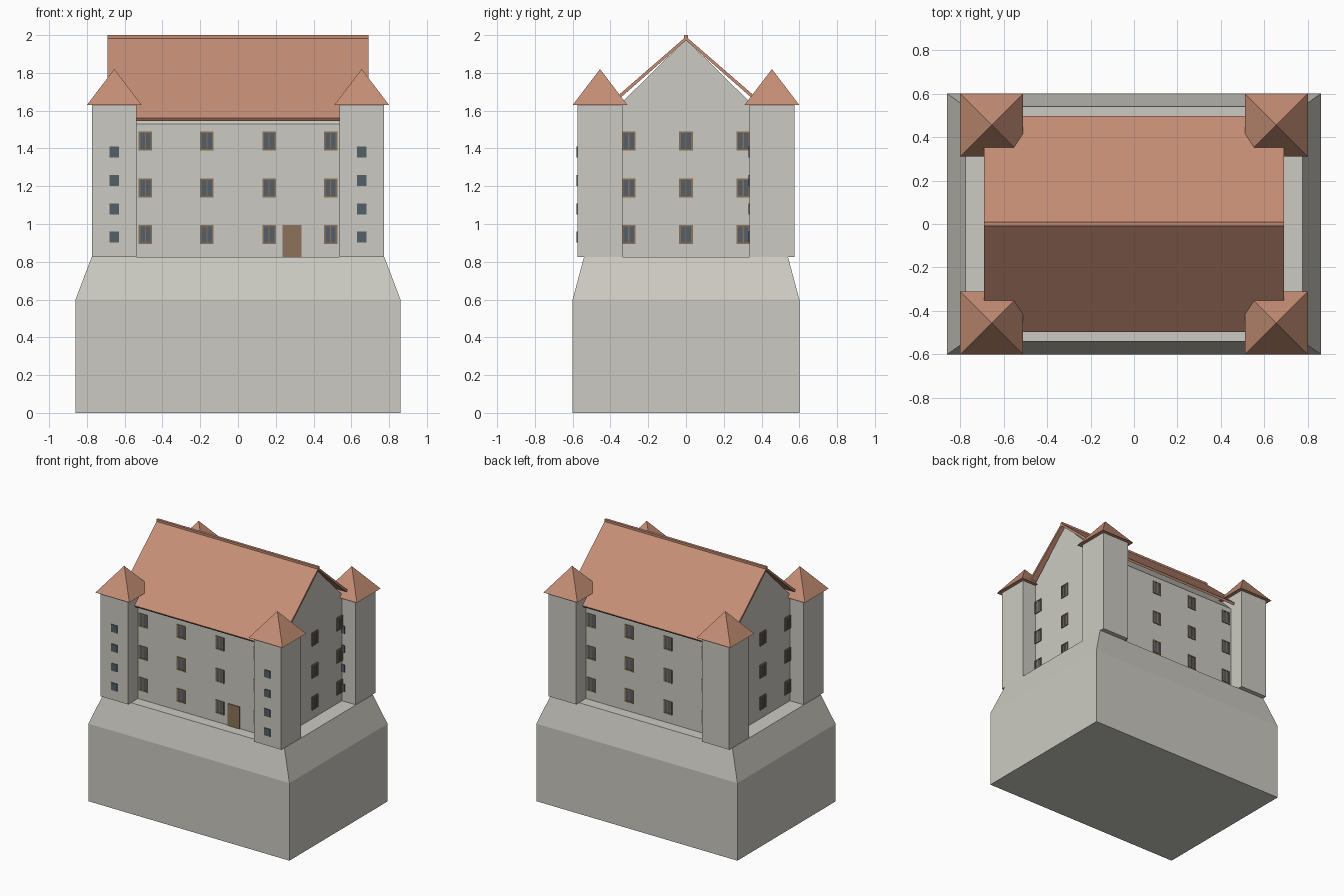
import bpy
import math
from mathutils import Matrix, Vector

if "Cube" in bpy.data.objects:
    bpy.data.objects.remove(bpy.data.objects["Cube"])


def material(name, rgb):
    m = bpy.data.materials.new(name)
    m.diffuse_color = (*rgb, 1)
    m.use_nodes = True
    m.node_tree.nodes["Principled BSDF"].inputs["Base Color"].default_value = m.diffuse_color
    return m


STONE = material("pale stone", (0.60, 0.59, 0.54))
ROOF = material("terracotta", (0.56, 0.27, 0.18))
GLASS = material("slate glass", (0.09, 0.115, 0.14))
WOOD = material("brown wood", (0.26, 0.17, 0.10))


def mesh(name, verts, faces, mat):
    me = bpy.data.meshes.new(name)
    me.from_pydata(verts, [], faces)
    me.materials.append(mat)
    ob = bpy.data.objects.new(name, me)
    bpy.context.collection.objects.link(ob)
    return ob


def box(name, lo, hi, mat, matrix=None):
    v = [(x, y, z) for z in (lo[2], hi[2])
         for x, y in ((lo[0], lo[1]), (hi[0], lo[1]), (hi[0], hi[1]), (lo[0], hi[1]))]
    f = [(3, 2, 1, 0), (4, 5, 6, 7)] + [(i, (i + 1) % 4, (i + 1) % 4 + 4, i + 4) for i in range(4)]
    if matrix:
        v = [matrix @ Vector(p) for p in v]
    return mesh(name, v, f, mat)


def prism(name, profile, half, mat):
    """Extrude a (y, z) profile along x."""
    n = len(profile)
    v = [(x, y, z) for x in (-half, half) for y, z in profile]
    f = [tuple(reversed(range(n))), tuple(range(n, 2 * n))]
    f += [(i, (i + 1) % n, (i + 1) % n + n, i + n) for i in range(n)]
    return mesh(name, v, f, mat)


# Plinth with a battered upper part
rings = [(0.86, 0.60, 0), (0.86, 0.60, 0.60), (0.775, 0.54, 0.825)]
pv = [(sx * a, sy * b, z) for a, b, z in rings
      for sx, sy in ((-1, -1), (1, -1), (1, 1), (-1, 1))]
pf = [(3, 2, 1, 0), (8, 9, 10, 11)]
pf += [(r + i, r + (i + 1) % 4, r + (i + 1) % 4 + 4, r + i + 4) for r in (0, 4) for i in range(4)]
mesh("plinth", pv, pf, STONE)

# Main hall with gable ends
WX, WY, FLOOR = 0.655, 0.455, 0.825
prism("hall", [(-WY, FLOOR), (WY, FLOOR), (WY, 1.53), (0, 1.978), (-WY, 1.53)], WX, STONE)

# Main roof and ridge
prism("main_roof", [(-0.498, 1.56), (-0.488, 1.545), (0, 1.972), (0.488, 1.545),
                    (0.498, 1.56), (0, 1.992)], 0.69, ROOF)
box("ridge", (-0.69, -0.01, 1.98), (0.69, 0.01, 2.0), ROOF)


def wall_matrix(x, y, z, angle):
    """Local frame whose -y axis points out of the wall."""
    return Matrix.Translation((x, y, z)) @ Matrix.Rotation(angle, 4, 'Z')


def window(x, y, z, angle):
    m = wall_matrix(x, y, z, angle)
    w, h, t = 0.036, 0.051, 0.009
    box("window_glass", (-w + t, -0.003, -h + t), (w - t, 0.002, h - t), GLASS, m)
    for s in (-1, 1):
        a, b = sorted((s * w, s * (w - t)))
        box("window_jamb", (a, -0.007, -h), (b, 0.002, h), WOOD, m)
        a, b = sorted((s * h, s * (h - t)))
        box("window_rail", (-w + t, -0.007, a), (w - t, 0.002, b), WOOD, m)
    box("window_mullion", (-0.003, -0.007, -h + t), (0.003, 0.002, h - t), WOOD, m)


# Three floors of windows on all four walls
for z in (0.945, 1.19, 1.44):
    for x in (-0.49, -0.165, 0.165, 0.49):
        window(x, -WY, z, 0)
        window(x, WY, z, math.pi)
    for y in (-0.303, 0, 0.303):
        window(WX, y, z, math.pi / 2)
        window(-WX, y, z, -math.pi / 2)

# Entrance door
box("door", (0.235, -WY - 0.007, FLOOR), (0.335, -WY + 0.002, 0.995), WOOD)

# Corner towers with pyramid roofs and slit windows facing the front
for sx in (-1, 1):
    for sy in (-1, 1):
        cx, cy = sx * 0.655, sy * 0.455
        box("tower", (cx - 0.117, cy - 0.12, FLOOR), (cx + 0.117, cy + 0.12, 1.63), STONE)
        r = 0.145
        mesh("tower_roof",
             [(cx - r, cy - r, 1.63), (cx + r, cy - r, 1.63), (cx + r, cy + r, 1.63),
              (cx - r, cy + r, 1.63), (cx, cy, 1.82)],
             [(3, 2, 1, 0), (0, 1, 4), (1, 2, 4), (2, 3, 4), (3, 0, 4)], ROOF)
        for z in (0.93, 1.08, 1.23, 1.38):
            box("tower_window", (cx - 0.026, cy - 0.125, z - 0.029),
                (cx + 0.026, cy - 0.118, z + 0.029), GLASS)
